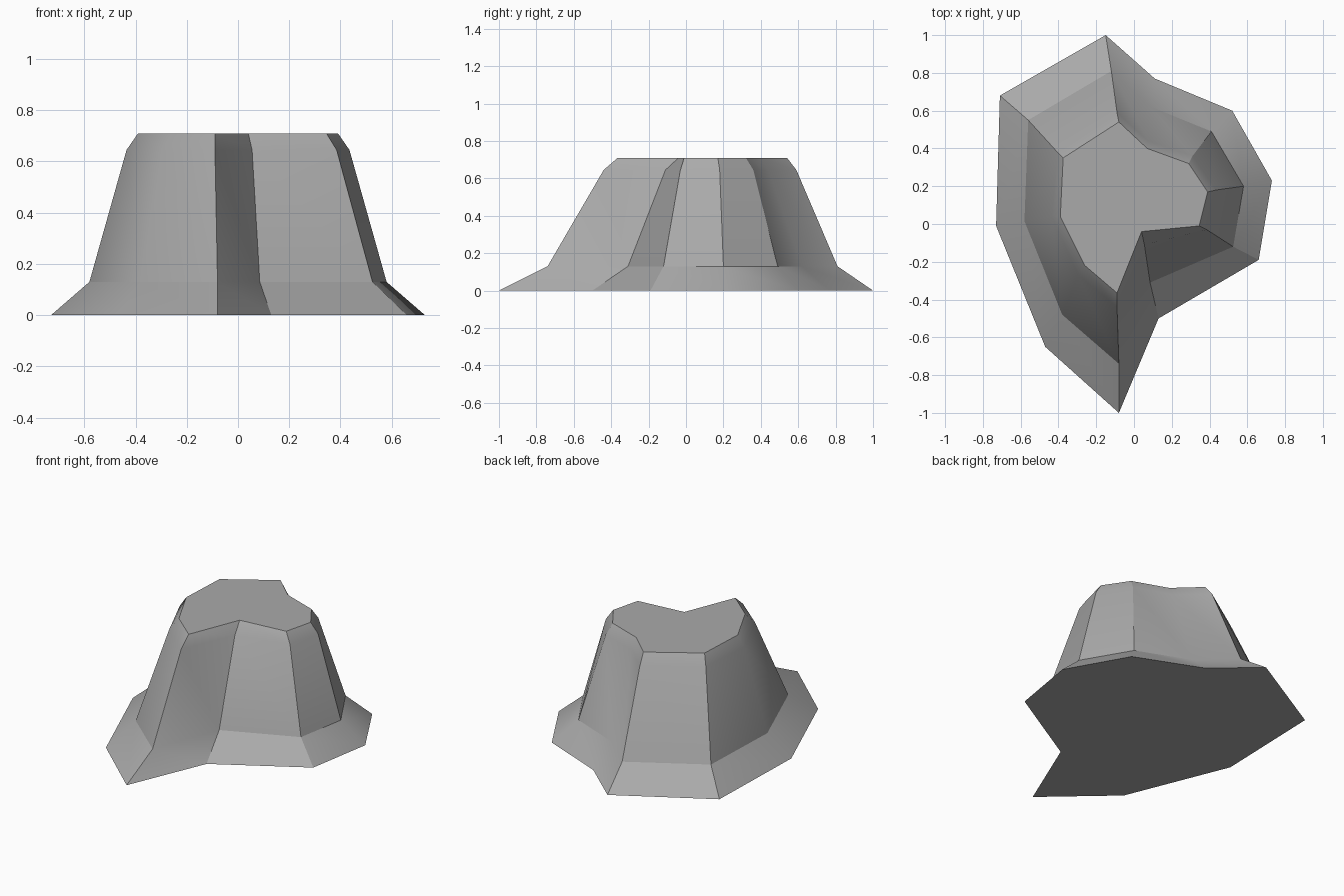
import bpy
import bmesh

if "Cube" in bpy.data.objects:
    bpy.data.objects.remove(bpy.data.objects["Cube"])

# Rock plateau: ten-sided notched outline lofted through four levels
LEVELS = [
    (0.0, [(-.15, 1.0), (.11, .77), (.52, .60), (.73, .23), (.66, -.19),
           (.13, -.50), (-.08, -1.0), (-.47, -.65), (-.73, -.01), (-.71, .68)]),
    (0.13, [(-.12, .81), (.09, .62), (.41, .49), (.58, .20), (.525, -.12),
            (.085, -.31), (-.08, -.74), (-.38, -.48), (-.58, .015), (-.56, .55)]),
    (0.645, [(-.09, .59), (.075, .44), (.31, .36), (.435, .18), (.385, -.03),
             (.055, -.11), (-.09, -.44), (-.295, -.27), (-.435, .04), (-.405, .38)]),
    (0.71, [(-.08, .54), (.07, .40), (.29, .32), (.39, .17), (.345, -.01),
            (.04, -.04), (-.09, -.365), (-.26, -.22), (-.39, .04), (-.375, .35)]),
]

bm = bmesh.new()
rings = [[bm.verts.new((x, y, z)) for x, y in outline] for z, outline in LEVELS]

# Sloping foot, steep wall and bevelled rim
for low, high in zip(rings, rings[1:]):
    for i in range(len(low)):
        j = (i + 1) % len(low)
        bm.faces.new((low[i], low[j], high[j], high[i]))

# Flat underside and flat top
bm.faces.new(rings[0])
bm.faces.new(rings[-1])
bmesh.ops.recalc_face_normals(bm, faces=bm.faces)

mesh = bpy.data.meshes.new("rock_plateau")
bm.to_mesh(mesh)
bm.free()
rock = bpy.data.objects.new("rock_plateau", mesh)
bpy.context.collection.objects.link(rock)

# Stone colour
stone = bpy.data.materials.new("grey_stone")
stone.diffuse_color = (0.4, 0.4, 0.4, 1)
stone.use_nodes = True
stone.node_tree.nodes["Principled BSDF"].inputs["Base Color"].default_value = stone.diffuse_color
mesh.materials.append(stone)

# Facets stay crisp, shallow edges blend
bpy.context.view_layer.objects.active = rock
rock.select_set(True)
bpy.ops.object.shade_smooth_by_angle(angle=0.5236)
